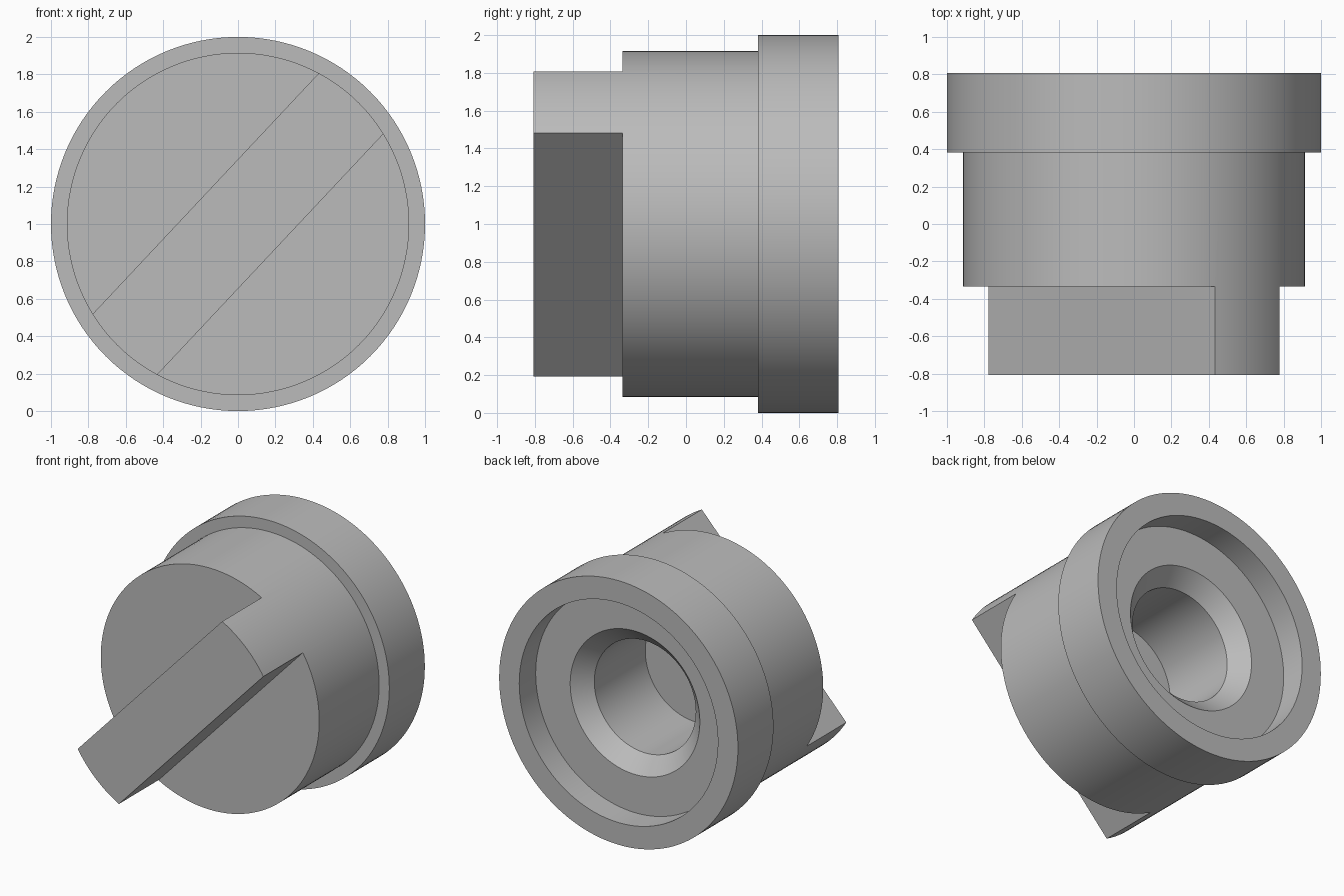
import bpy, bmesh, math
from mathutils import Matrix, Vector

cube = bpy.data.objects.get("Cube")
if cube:
    bpy.data.objects.remove(cube, do_unlink=True)

SEGMENTS = 128
AXIS_Z = 1.0
BAR_ANGLE = math.radians(46.8)
BAR_HALF = 0.237
BAR_BASE = -0.335
FRONT, BACK = -0.807, 0.807

grey = bpy.data.materials.new("plain grey")
grey.use_nodes = True
colour = (0.5, 0.5, 0.5, 1)
grey.diffuse_color = colour
grey.node_tree.nodes["Principled BSDF"].inputs["Base Color"].default_value = colour


def make_object(name, bm):
    bmesh.ops.recalc_face_normals(bm, faces=bm.faces)
    mesh = bpy.data.meshes.new(name)
    bm.to_mesh(mesh)
    bm.free()
    obj = bpy.data.objects.new(name, mesh)
    bpy.context.collection.objects.link(obj)
    mesh.materials.append(grey)
    return obj


def lathe(name, profile):
    """Turn (radius, y) points around the y axis."""
    bm = bmesh.new()
    verts = [bm.verts.new((r, y, AXIS_Z)) for r, y in profile]
    edges = [bm.edges.new(pair) for pair in zip(verts, verts[1:])]
    bmesh.ops.spin(bm, geom=verts + edges, cent=(0, 0, AXIS_Z), axis=(0, 1, 0),
                   angle=math.tau, steps=SEGMENTS, use_duplicate=False)
    bmesh.ops.remove_doubles(bm, verts=bm.verts, dist=0.0001)
    return make_object(name, bm)


# Turned body: round front, wide collar, recessed back and chamfered blind bore
body = lathe("knob_body", [
    (0, FRONT), (0.915, FRONT), (0.915, 0.382), (1, 0.382), (1, BACK),
    (0.832, BACK), (0.832, 0.61), (0.543, 0.61), (0.425, 0.49),
    (0.425, -0.12), (0, -0.12)])

# Cut away both sides of the front to leave the diagonal grip bar
turn = Matrix.Translation((0, 0, AXIS_Z)) @ Matrix.Rotation(-BAR_ANGLE, 4, "Y")
for side in (-1, 1):
    bm = bmesh.new()
    bmesh.ops.create_cube(bm, size=1)
    bmesh.ops.scale(bm, verts=bm.verts, vec=(3, 1, 1))
    bmesh.ops.translate(bm, verts=bm.verts,
                        vec=Vector((0, BAR_BASE - 0.5, side * (BAR_HALF + 0.5))))
    bmesh.ops.transform(bm, verts=bm.verts, matrix=turn)
    cutter = make_object("bar_cutter", bm)
    cutter.hide_render = True
    cut = body.modifiers.new("cut", "BOOLEAN")
    cut.operation, cut.solver, cut.object = "DIFFERENCE", "EXACT", cutter
    bpy.context.view_layer.objects.active = body
    bpy.ops.object.modifier_apply(modifier=cut.name)
    bpy.data.objects.remove(cutter, do_unlink=True)

# Smooth round walls, crisp rims
bpy.ops.object.select_all(action="DESELECT")
body.select_set(True)
bpy.context.view_layer.objects.active = body
bpy.ops.object.shade_smooth_by_angle(angle=math.radians(30))
